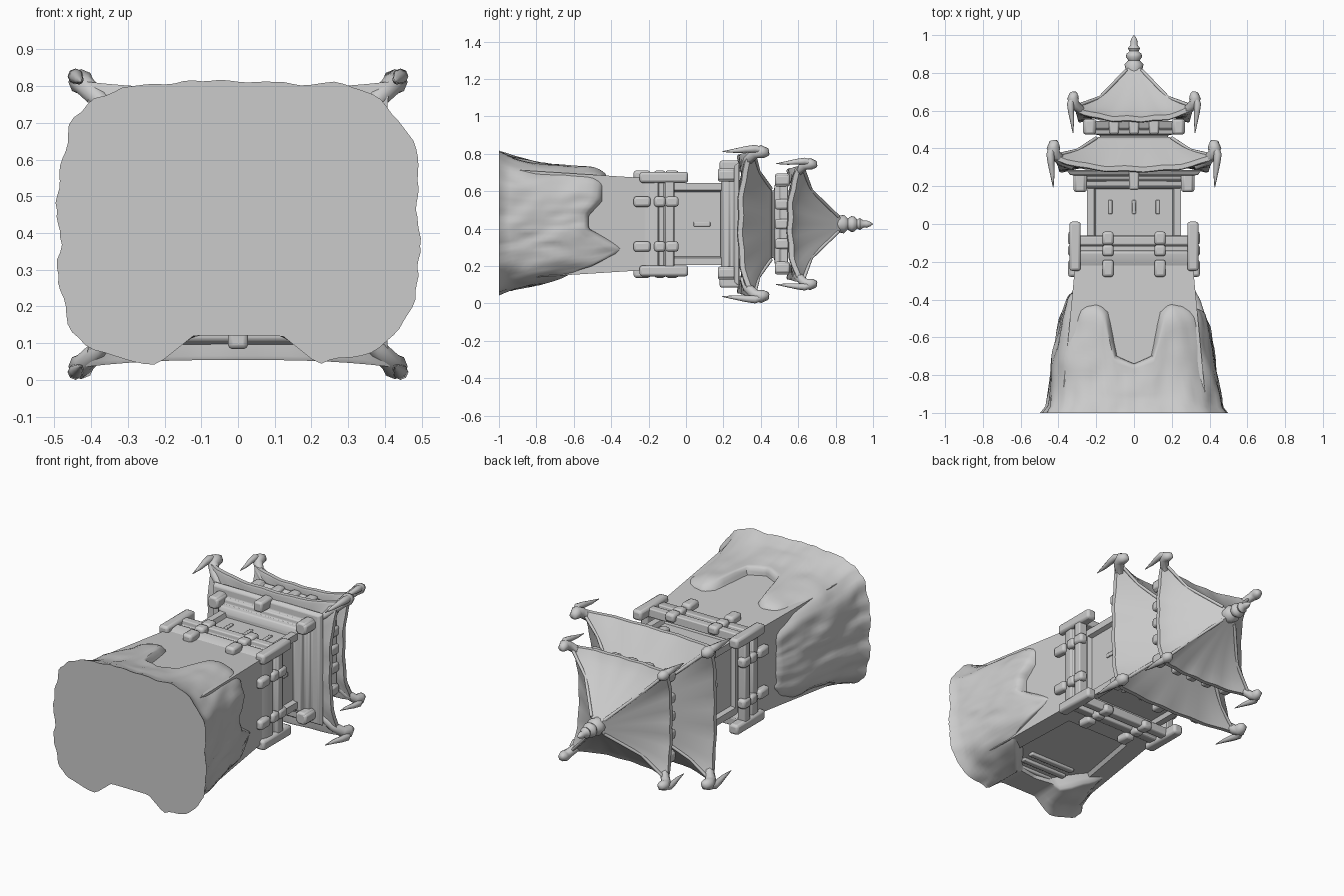
import bpy, bmesh, math
from mathutils import Vector, noise

old = bpy.data.objects.get("Cube")
if old:
    bpy.data.objects.remove(old)

stone = bpy.data.materials.new("plain_grey")
stone.use_nodes = True
grey = (0.6, 0.6, 0.6, 1)
stone.diffuse_color = grey
stone.node_tree.nodes["Principled BSDF"].inputs["Base Color"].default_value = grey

# The tower lies along +y; its axis runs at this height
AXIS = 0.424


def finish(name, bm, angle=40, bevel=0):
    bmesh.ops.recalc_face_normals(bm, faces=bm.faces)
    for v in bm.verts:
        v.co.z += AXIS
    me = bpy.data.meshes.new(name)
    bm.to_mesh(me)
    bm.free()
    me.materials.append(stone)
    ob = bpy.data.objects.new(name, me)
    bpy.context.collection.objects.link(ob)
    if bevel:
        mod = ob.modifiers.new("soft_edges", "BEVEL")
        mod.width, mod.segments = bevel, 2
    bpy.ops.object.select_all(action="DESELECT")
    bpy.context.view_layer.objects.active = ob
    ob.select_set(True)
    bpy.ops.object.shade_smooth_by_angle(angle=math.radians(angle))
    return ob


def loft(name, rings, angle=40, bevel=0):
    bm = bmesh.new()
    rows = [[bm.verts.new(p) for p in ring] for ring in rings]
    n = len(rows[0])
    for a, b in zip(rows, rows[1:]):
        for i in range(n):
            j = (i + 1) % n
            bm.faces.new((a[i], a[j], b[j], b[i]))
    bm.faces.new(rows[0])
    bm.faces.new(rows[-1])
    return finish(name, bm, angle, bevel)


def square(y, hx, hz):
    return [(sx * hx, y, sz * hz) for sx, sz in ((-1, -1), (1, -1), (1, 1), (-1, 1))]


def panelled(name, low, high, sides, border, slope, depth):
    # tapered block whose chosen sides carry a sunken panel
    bm = bmesh.new()
    lo, hi = ([bm.verts.new(p) for p in square(*end)] for end in (low, high))
    walls = [bm.faces.new((lo[i], lo[(i + 1) % 4], hi[(i + 1) % 4], hi[i])) for i in range(4)]
    bm.faces.new(lo)
    bm.faces.new(hi)
    bmesh.ops.recalc_face_normals(bm, faces=bm.faces)
    sunk = [walls[i] for i in sides]
    bmesh.ops.inset_individual(bm, faces=sunk, thickness=border, depth=0)
    bmesh.ops.inset_individual(bm, faces=sunk, thickness=slope, depth=-depth)
    finish(name, bm, 30)


def blocks(name, boxes, bevel=0.01):
    # each box is centre and full size
    bm = bmesh.new()
    for centre, size in boxes:
        for v in bmesh.ops.create_cube(bm, size=1)["verts"]:
            v.co = Vector(centre) + Vector(c * s for c, s in zip(v.co, size))
    return finish(name, bm, 30, bevel)


def lerp_keys(keys, x):
    for (x0, y0), (x1, y1) in zip(keys, keys[1:]):
        if x <= x1:
            return y0 + (y1 - y0) * max(0, x - x0) / (x1 - x0)
    return keys[-1][1]


# Rocky mound: each direction has its own crest, with an entry notch on the low side
CREST = [(-90, -.85), (-72, -.83), (-60, -.72), (-45, -.6), (-30, -.32), (-5, -.52),
         (10, -.52), (25, -.45), (60, -.42), (68, -.47), (76, -.7), (90, -.74)]
WIDE = [(-1, .49), (-.97, .465), (-.85, .445), (-.65, .42), (-.5, .39), (-.42, .36), (-.3, .328)]
DEEP = [(-1, .388), (-.92, .355), (-.8, .333), (-.5, .305), (-.42, .28), (-.3, .25)]


def rock_ring(t, shrink):
    ring = []
    for i in range(128):
        a = 2 * math.pi * i / 128
        c, s = math.cos(a), math.sin(a)
        r = (abs(c) ** 3.8 + abs(s) ** 3.8) ** (-1 / 3.8)
        crest = lerp_keys(CREST, math.degrees(math.asin(s)))
        if c < -.7:
            crest = max(crest, -.36)
        y = -1 + t * (crest + 1)
        wob = (noise.noise(Vector((c * 4, y * 5, s * 4)))
               + .6 * noise.noise(Vector((c * 9, y * 9, s * 9))))
        r *= shrink * (1 + 0.035 * wob)
        x, z = lerp_keys(WIDE, y) * r * c, lerp_keys(DEEP, y) * r * s
        if s < 0:
            z = max(z, -.303 - max(0, abs(x) - .12) * .8)
        ring.append((x, y, z))
    return ring


loft("rock_base", [rock_ring(k / 18, 1) for k in range(18)]
     + [rock_ring(.98, .98), rock_ring(1, .92), rock_ring(1, .6)], 45)

# Tapered lower tower with a sunken entrance and steps on its low side
panelled("lower_tower", (-.99, .385, .295), (-.2, .31, .245), [0], .15, .02, .02)
blocks("entrance_steps", [((0, -.85 + k * .07, -.265 + k * .004), (.3, .035, .03)) for k in range(3)], .006)

# Balcony with a raised parapet
loft("balcony", [square(y, h, h - .067) for y, h in
                 ((-.26, .29), (-.2, .325), (-.15, .33), (-.145, .312), (-.115, .312),
                  (-.11, .338), (-.065, .338), (-.06, .29), (-.12, .285), (-.12, .2))], 30, .006)
posts = []
for s in (-1, 1):
    for k in (-1, 1):
        for y, length in ((-.235, .09), (-.14, .06), (-.075, .07)):
            posts.append(((k * .138, y, s * .262), (.06, length, .05)))
            posts.append(((s * .324, y, k * .12), (.05, length, .055)))
        posts.append(((s * .312, -.118, k * .25), (.06, .26, .058)))
blocks("balcony_posts", posts, .014)

# Upper room with sunken wall panels and slot windows
panelled("upper_room", (-.14, .25, .22), (.26, .25, .22), range(4), .055, .012, .025)
slots = []
for s in (-1, 1):
    slots += [((x, .09, s * .196), (.02, .075, .014)) for x in (-.125, 0, .125)]
    slots.append(((s * .226, .085, 0), (.014, .09, .025)))
blocks("slot_windows", slots, .004)


def roof(name, y0, y1, eave, top, lift, power):
    def ring(y, hx, hz, up):
        pts, n = [], 16
        for side in range(4):
            for k in range(n):
                u, v = -1 + 2 * k / n, -1
                for _ in range(side):
                    u, v = -v, u
                c = (abs(u) * abs(v)) ** 3
                ripple = .004 * math.sin(k * math.pi / 2) * up
                pts.append((u * hx * (1 + .05 * c * up), y + lift * c * up + ripple,
                            v * hz * (1 + .05 * c * up)))
        return pts
    ex, ez = eave
    rings = [ring(y0 - .01, ex * .72, ez * .72, 0), ring(y0 - .03, ex * .97, ez * .97, .9),
             ring(y0 - .025, ex, ez, 1), ring(y0, ex, ez, 1)]
    for k in range(1, 11):
        t = k / 10
        rings.append(ring(y0 + (y1 - y0) * t ** power, ex + (top[0] - ex) * t,
                          ez + (top[1] - ez) * t, (1 - t) ** 2))
    loft(name, rings, 45)


def horn(name, path):
    # tapered tube through points of (x, y, z, radius)
    pts = [Vector(p[:3]) for p in path]
    rings = []
    for i, p in enumerate(pts):
        d = pts[min(i + 1, len(pts) - 1)] - pts[max(i - 1, 0)]
        q = d.to_track_quat("Z", "Y")
        r = path[i][3]
        rings.append([p + q @ Vector((r * math.cos(a * math.pi / 4), r * math.sin(a * math.pi / 4), 0))
                      for a in range(8)])
    loft(name, rings, 60)


def corner_ornaments(level, cx, cz, y, size):
    for sx in (-1, 1):
        for sz in (-1, 1):
            def at(out, dy, r):
                return (sx * (cx + out * size), y + dy * size, sz * (cz + out * size), r * size)
            tag = f"{level}_{'left' if sx > 0 else 'right'}_{'upper' if sz > 0 else 'lower'}"
            horn(tag + "_finial", [at(-.08, -.02, .014), at(-.03, .01, .028), at(.01, .05, .03),
                                   at(.02, .085, .036), at(.012, .11, .03), at(.002, .122, .01)])
            horn(tag + "_fang", [at(.025, .09, .018), at(.036, .05, .022), at(.032, 0, .018),
                                 at(.025, -.06, .012), at(.02, -.13, .002)])


def hip_ridges(level, start, mid, end):
    for sx in (-1, 1):
        for sz in (-1, 1):
            horn(f"{level}_ridge_{'left' if sx > 0 else 'right'}_{'upper' if sz > 0 else 'lower'}",
                 [(sx * x, y, sz * z, .009) for x, y, z in (start, mid, end)])


def eave_supports(name, y, hx, hz, tall, sides):
    parts = []
    for s in (-1, 1):
        for k in sides:
            parts.append(((k * hx, y, s * hz), (.055, tall, .07)))
            parts.append(((s * hx, y, k * hz), (.07, tall, .055)))
    blocks(name, parts, .012)


# Lower roof
loft("lower_eave_beams", [square(y, h, h - .025) for y, h in
                          ((.185, .24), (.2, .268), (.23, .272), (.235, .295), (.255, .3),
                           (.26, .34), (.285, .355))], 30, .006)
eave_supports("lower_eave_brackets", .22, .285, .262, .1, (-1, 1))
blocks("lower_centre_brackets", [((0, .245, s * .31), (.055, .13, .06)) for s in (-1, 1)], .012)
roof("lower_roof", .305, .46, (.395, .37), (.19, .18), .06, 1)
hip_ridges("lower", (.41, .365, .38), (.3, .39, .28), (.2, .455, .19))
corner_ornaments("lower", .408, .368, .32, .97)

# Upper roof
loft("upper_neck", [square(y, h, h) for y, h in
                    ((.43, .18), (.47, .18), (.475, .215), (.5, .22), (.505, .245), (.545, .26))], 30, .006)
eave_supports("upper_eave_brackets", .515, .235, .235, .08, (-1, -.45, 0, .45, 1))
roof("upper_roof", .57, .83, (.295, .295), (.03, .03), .055, 1.25)
hip_ridges("upper", (.305, .625, .305), (.18, .67, .18), (.04, .815, .04))
corner_ornaments("upper", .306, .306, .592, .85)

# Beaded spire
SPIRE = [(.79, .05), (.82, .045), (.845, .05), (.865, .03), (.885, .043), (.9, .04),
         (.915, .024), (.93, .032), (.95, .018), (.965, .02), (.985, .012), (1, .001)]
loft("spire", [[(r * math.cos(a * math.pi / 8), y, r * math.sin(a * math.pi / 8))
                for a in range(16)] for y, r in SPIRE], 60)
